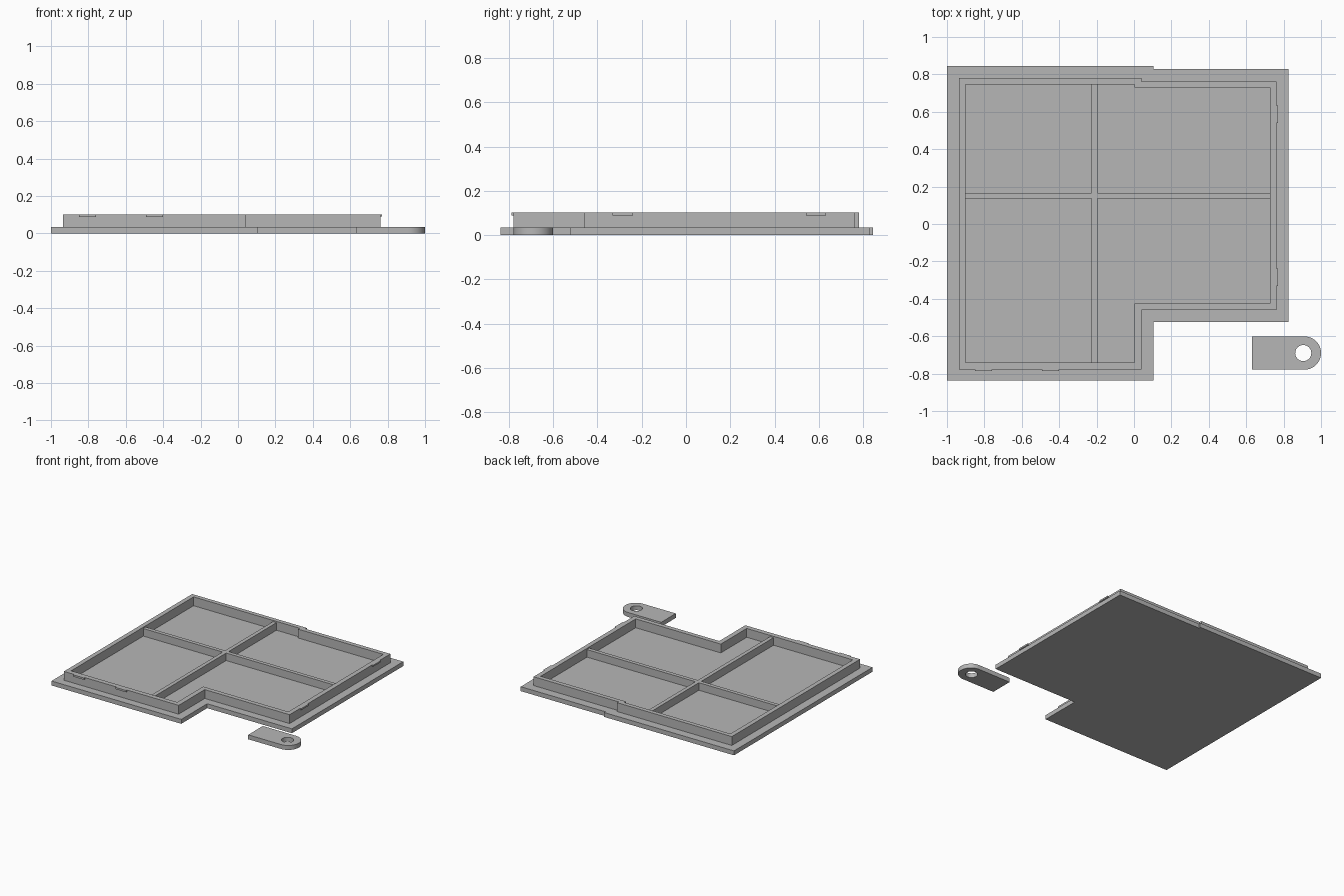
import bpy
import bmesh
from math import sin, cos, pi, radians

cube = bpy.data.objects.get("Cube")
if cube:
    bpy.data.objects.remove(cube, do_unlink=True)

grey = bpy.data.materials.new("plain grey")
grey.use_nodes = True
colour = (0.47, 0.47, 0.47, 1)
grey.diffuse_color = colour
grey.node_tree.nodes["Principled BSDF"].inputs["Base Color"].default_value = colour

BASE_TOP, WALL_TOP, RIB_TOP, SUNK = 0.034, 0.102, 0.092, 0.02


def slab(name, loops, z0, z1):
    """Extrude a flat outline, with any further loops as holes."""
    bm = bmesh.new()
    edges = []
    for loop in loops:
        vs = [bm.verts.new((x, y, z0)) for x, y in loop]
        edges += [bm.edges.new((a, b)) for a, b in zip(vs, vs[1:] + vs[:1])]
    bmesh.ops.triangle_fill(bm, edges=edges, use_beauty=True)
    out = bmesh.ops.extrude_face_region(bm, geom=bm.faces[:], use_keep_orig=True)
    top = [v for v in out["geom"] if isinstance(v, bmesh.types.BMVert)]
    bmesh.ops.translate(bm, verts=top, vec=(0, 0, z1 - z0))
    bmesh.ops.recalc_face_normals(bm, faces=bm.faces[:])
    mesh = bpy.data.meshes.new(name)
    bm.to_mesh(mesh)
    bm.free()
    mesh.materials.append(grey)
    obj = bpy.data.objects.new(name, mesh)
    bpy.context.collection.objects.link(obj)
    return obj


def rect(x0, x1, y0, y1):
    return [(x0, y0), (x1, y0), (x1, y1), (x0, y1)]


def outline(left, step, right, front, notch, back_right, back_left):
    """Corner-notched outline with a small step along the back edge."""
    return [(left, front), (step, front), (step, notch), (right, notch),
            (right, back_right), (step, back_right), (step, back_left), (left, back_left)]


def arc(cx, cy, r, a0, a1, n):
    return [(cx + r * cos(a0 + (a1 - a0) * i / n),
             cy + r * sin(a0 + (a1 - a0) * i / n)) for i in range(n + 1)]


# Base plate
slab("base_plate", [outline(-1, 0.104, 0.825, -0.838, -0.523, 0.83, 0.845)], 0, BASE_TOP)

# Raised rim wall
outer = outline(-0.936, 0.04, 0.762, -0.778, -0.461, 0.763, 0.78)
inner = outline(-0.901, 0.002, 0.726, -0.741, -0.426, 0.729, 0.747)
slab("rim_wall", [outer, inner], SUNK, WALL_TOP)

# Crossing stiffening ribs, joined as one plus-shaped outline
x0, x1, y0, y1 = -0.226, -0.196, 0.136, 0.166
w, e, s, n = -0.91, 0.735, -0.75, 0.755
slab("cross_ribs", [[(w, y0), (x0, y0), (x0, s), (x1, s), (x1, y0), (e, y0),
                     (e, y1), (x1, y1), (x1, n), (x0, n), (x0, y1), (w, y1)]],
     SUNK, RIB_TOP)

# Snap clips on the front and left walls
for i, c in enumerate((-0.805, -0.447)):
    slab(f"front_clip_{i + 1}", [rect(c - 0.046, c + 0.046, -0.787, -0.77)], 0.088, WALL_TOP)
for i, c in enumerate((0.587, -0.285)):
    slab(f"left_clip_{i + 1}", [rect(0.755, 0.771, c - 0.046, c + 0.046)], 0.09, WALL_TOP)

# Loose tag with a rounded end and a round hole
cx, cy, r = 0.911, -0.69, 0.089
body = [(0.632, cy + r), (0.632, cy - r)] + arc(cx, cy, r, -pi / 2, pi / 2, 24)
hole = arc(cx - 0.006, cy, 0.043, 0, 2 * pi, 32)[:-1]
tag = slab("loose_tag", [body, hole], 0, BASE_TOP)
bpy.ops.object.select_all(action="DESELECT")
tag.select_set(True)
bpy.context.view_layer.objects.active = tag
bpy.ops.object.shade_smooth_by_angle(angle=radians(30))
